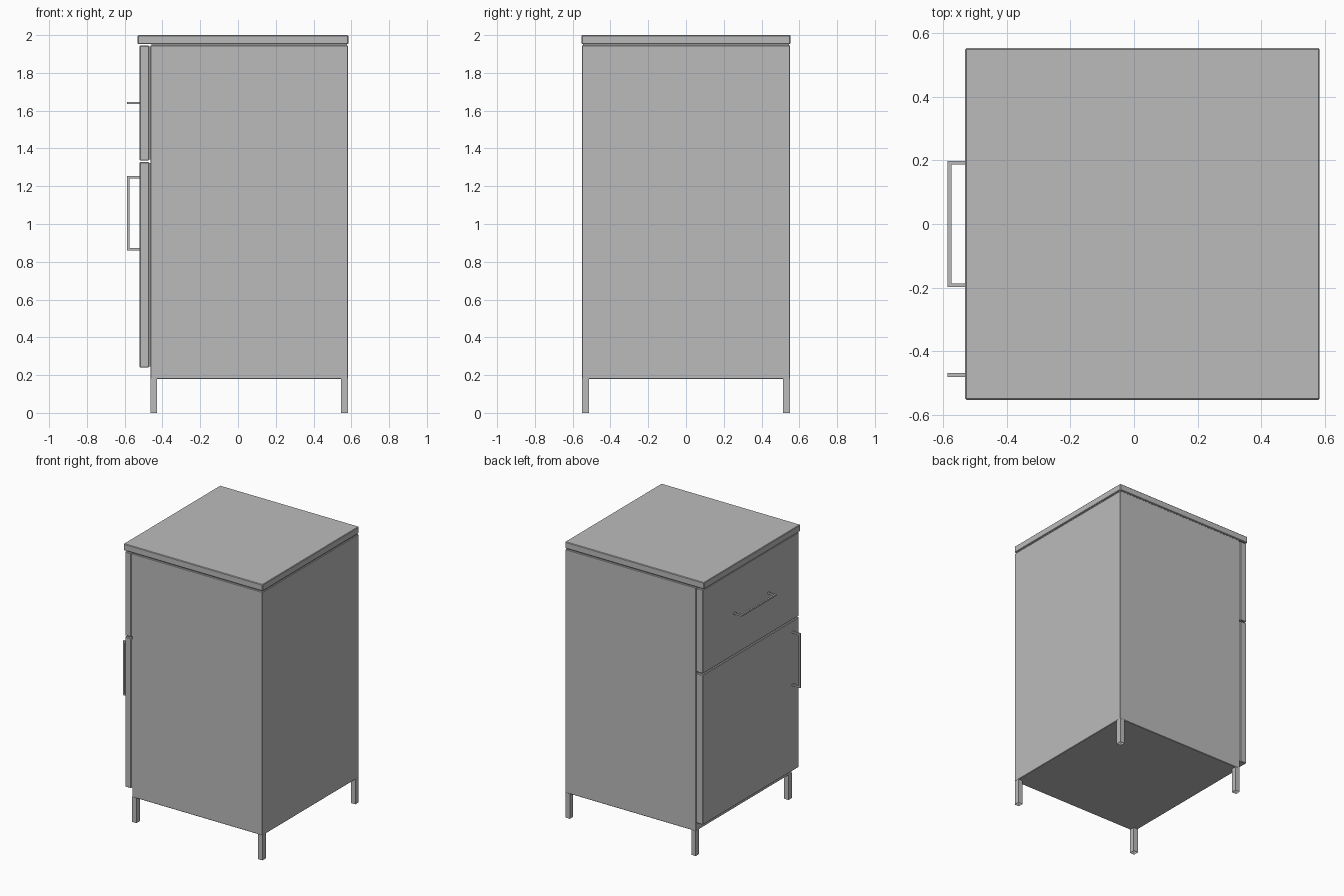
import bpy, bmesh
from mathutils import Vector

cube = bpy.data.objects.get("Cube")
if cube:
    bpy.data.objects.remove(cube, do_unlink=True)

grey = bpy.data.materials.new("Plain grey")
grey.use_nodes = True
colour = (0.5, 0.5, 0.5, 1)
grey.diffuse_color = colour
grey.node_tree.nodes["Principled BSDF"].inputs["Base Color"].default_value = colour


def box(name, x, y, z, bevel=0.0, open_bottom=False):
    """Box from (min, max) ranges, with optional soft edges or an open underside."""
    bm = bmesh.new()
    bmesh.ops.create_cube(bm, size=1)
    for v in bm.verts:
        v.co = Vector([r[0] if c < 0 else r[1] for c, r in zip(v.co, (x, y, z))])
    if open_bottom:
        bm.normal_update()
        under = [f for f in bm.faces if f.normal.z < -0.9]
        bmesh.ops.delete(bm, geom=under, context='FACES')
    mesh = bpy.data.meshes.new(name)
    bm.to_mesh(mesh)
    bm.free()
    mesh.materials.append(grey)
    obj = bpy.data.objects.new(name, mesh)
    bpy.context.collection.objects.link(obj)
    if bevel:
        mod = obj.modifiers.new("Soft edges", 'BEVEL')
        mod.width = bevel
        mod.segments = 1
    return obj


def handle(name, centre, axis, half, bar=0.012):
    """Square-bar pull on the door side, running along y (axis 1) or z (axis 2)."""
    h = bar / 2
    x_out, x_in = -0.587, -0.515

    def piece(part, x, low, high):
        spans = [x, (centre[0] - h, centre[0] + h), (centre[1] - h, centre[1] + h)]
        mid = centre[axis - 1]
        spans[axis] = (mid + low, mid + high)
        box(f"{name}_{part}", *spans)

    piece("bar", (x_out, x_out + bar), -half, half)
    piece("post_a", (x_out + bar, x_in), -half, -half + bar)
    piece("post_b", (x_out + bar, x_in), half - bar, half)


SIDE = (-0.551, 0.551)

# Carcass and worktop, separated by a narrow shadow gap
box("cabinet_body", (-0.464, 0.582), SIDE, (0.18, 1.945), 0.003)
box("top_spacer", (-0.458, 0.576), (-0.545, 0.545), (1.94, 1.955))
box("worktop", (-0.531, 0.584), (-0.553, 0.553), (1.952, 2.0), 0.004)

# Drawer and door fronts, held off the carcass by recessed spacers
for part, z in (("drawer", (1.336, 1.945)), ("door", (0.24, 1.328))):
    box(part + "_front", (-0.521, -0.471), SIDE, z, 0.004)
    box(part + "_spacer", (-0.475, -0.46), (-0.545, 0.545), (z[0] + 0.006, z[1] - 0.006))

# Pull handles
handle("drawer_handle", (0.0, 1.64), 1, 0.199)
handle("door_handle", (-0.475, 1.057), 2, 0.197)

# Four square tube legs, open at the foot
for depth, x in (("front", (-0.464, -0.428)), ("back", (0.546, 0.582))):
    for side, y in (("a", (-0.551, -0.513)), ("b", (0.513, 0.551))):
        box(f"{depth}_leg_{side}", x, y, (0.0, 0.182), open_bottom=True)
